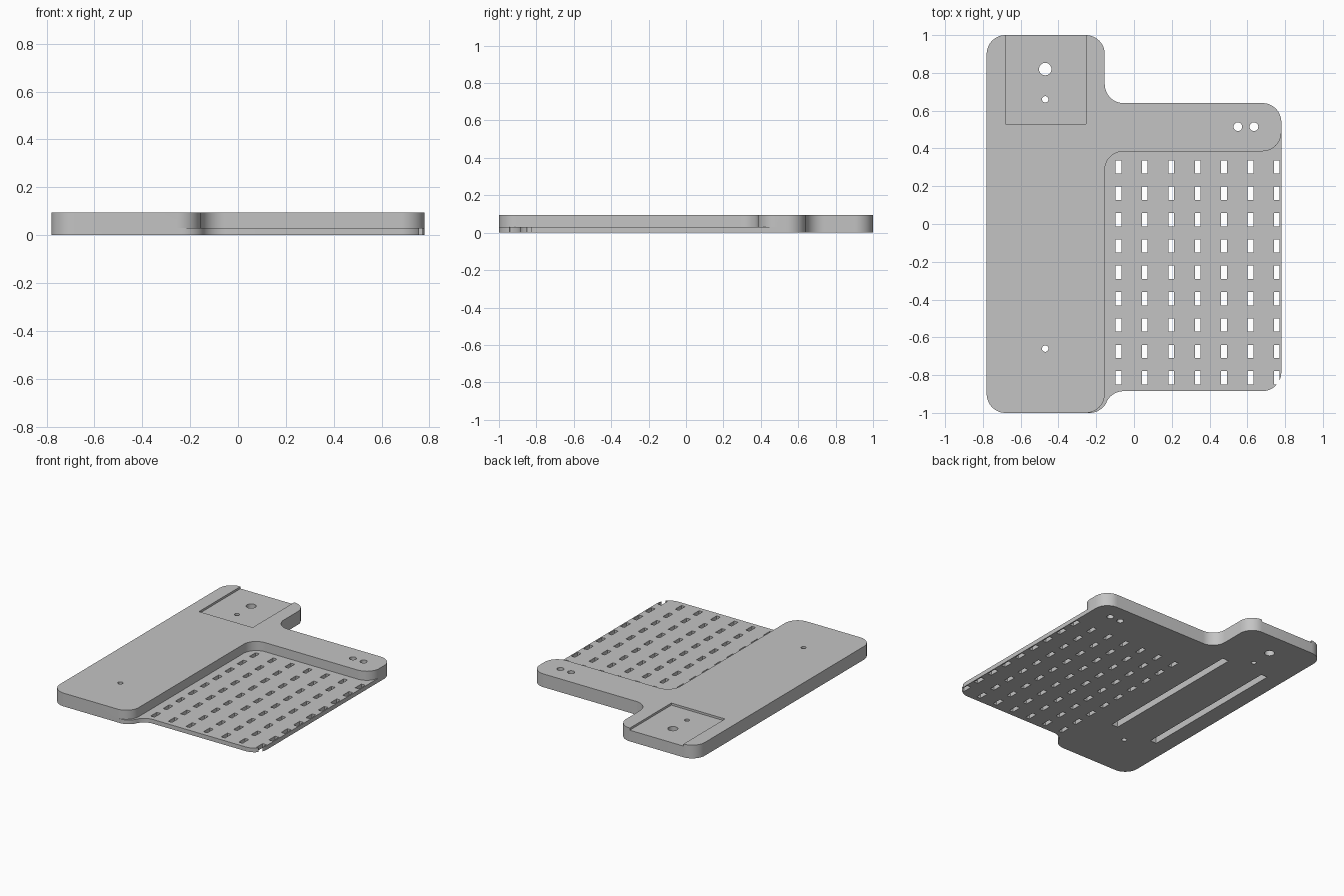
import bpy, bmesh, math
from mathutils import Vector

if "Cube" in bpy.data.objects:
    bpy.data.objects.remove(bpy.data.objects["Cube"])

grey = bpy.data.materials.new("plain grey")
grey.diffuse_color = (0.55, 0.55, 0.55, 1)
grey.use_nodes = True
grey.node_tree.nodes["Principled BSDF"].inputs["Base Color"].default_value = grey.diffuse_color


def arc(cx, cy, r, a0, a1, n=12):
    """Points on an arc, angles in degrees."""
    return [(cx + r * math.cos(math.radians(a0 + (a1 - a0) * i / n)),
             cy + r * math.sin(math.radians(a0 + (a1 - a0) * i / n))) for i in range(n + 1)]


def rounded(points, r=0.1, n=12):
    """Fillet every corner of a right-angled outline."""
    out = []
    for i, p in enumerate(points):
        p = Vector(p)
        u = (Vector(points[i - 1]) - p).normalized()
        v = (Vector(points[(i + 1) % len(points)]) - p).normalized()
        c = p + (u + v) * r
        for k in range(n + 1):
            t = k / n * math.pi / 2
            out.append(tuple(c - v * r * math.cos(t) - u * r * math.sin(t)))
    return out


def rect(x0, x1, y0, y1):
    return [(x0, y0), (x1, y0), (x1, y1), (x0, y1)]


def prisms(name, parts):
    """One object from several (outline, z0, z1) prisms."""
    bm = bmesh.new()
    for outline, z0, z1 in parts:
        low = [bm.verts.new((x, y, z0)) for x, y in outline]
        high = [bm.verts.new((x, y, z1)) for x, y in outline]
        bm.faces.new(low[::-1])
        bm.faces.new(high)
        n = len(outline)
        for i in range(n):
            j = (i + 1) % n
            bm.faces.new((low[i], low[j], high[j], high[i]))
    bmesh.ops.recalc_face_normals(bm, faces=bm.faces)
    me = bpy.data.meshes.new(name)
    bm.to_mesh(me)
    bm.free()
    me.materials.append(grey)
    ob = bpy.data.objects.new(name, me)
    bpy.context.collection.objects.link(ob)
    return ob


def combine(ob, other, operation):
    """Apply a boolean and discard the helper object."""
    bpy.context.view_layer.objects.active = ob
    mod = ob.modifiers.new("boolean", 'BOOLEAN')
    mod.operation, mod.object, mod.solver = operation, other, 'EXACT'
    bpy.ops.object.modifier_apply(modifier=mod.name)
    bpy.data.objects.remove(other)


TOP, THIN = 0.095, 0.03

# Thick body with side arm
body = prisms("mounting_plate", [(rounded([
    (-0.78, -1), (-0.155, -1), (-0.155, 0.385), (0.78, 0.385),
    (0.78, 0.64), (-0.155, 0.64), (-0.155, 1), (-0.78, 1)]), 0, TOP)])

# Thin perforated tray, flared into the body at the front
tray_outline = ([(-0.4, -1)] + arc(-0.235, -0.9, 0.1, -90, -25.3)
                + arc(-0.055, -0.985, 0.1, 154.7, 90)
                + arc(0.68, -0.785, 0.1, -90, 0) + [(0.78, 0.51), (-0.4, 0.51)])
combine(body, prisms("tray", [(tray_outline, 0, THIN)]), 'UNION')

# Shallow recess open at the back edge
combine(body, prisms("recess", [(rect(-0.68, -0.255, 0.53, 1.1), TOP - 0.015, 0.2)]), 'DIFFERENCE')

# Slot grid, round holes and two underside grooves
cuts = []
for i in range(7):
    for j in range(9):
        x, y = -0.082 + 0.1397 * i, 0.302 - 0.1395 * j
        cuts.append((rect(x - 0.015, x + 0.015, y - 0.035, y + 0.035), -0.1, 0.06))
for x, y, r in [(-0.47, 0.82, 0.033), (-0.47, 0.66, 0.017), (-0.47, -0.66, 0.017),
                (0.55, 0.515, 0.023), (0.635, 0.515, 0.023)]:
    cuts.append((arc(x, y, r, 0, 360, 32)[:-1], -0.1, 0.2))
for x in (-0.635, -0.305):
    cuts.append((rect(x - 0.025, x + 0.025, -0.56, 0.57), -0.1, 0.05))
combine(body, prisms("holes", cuts), 'DIFFERENCE')

# Smooth rounded walls, sharp edges kept
bpy.ops.object.select_all(action='DESELECT')
body.select_set(True)
bpy.context.view_layer.objects.active = body
bpy.ops.object.shade_smooth_by_angle(angle=math.radians(30))
